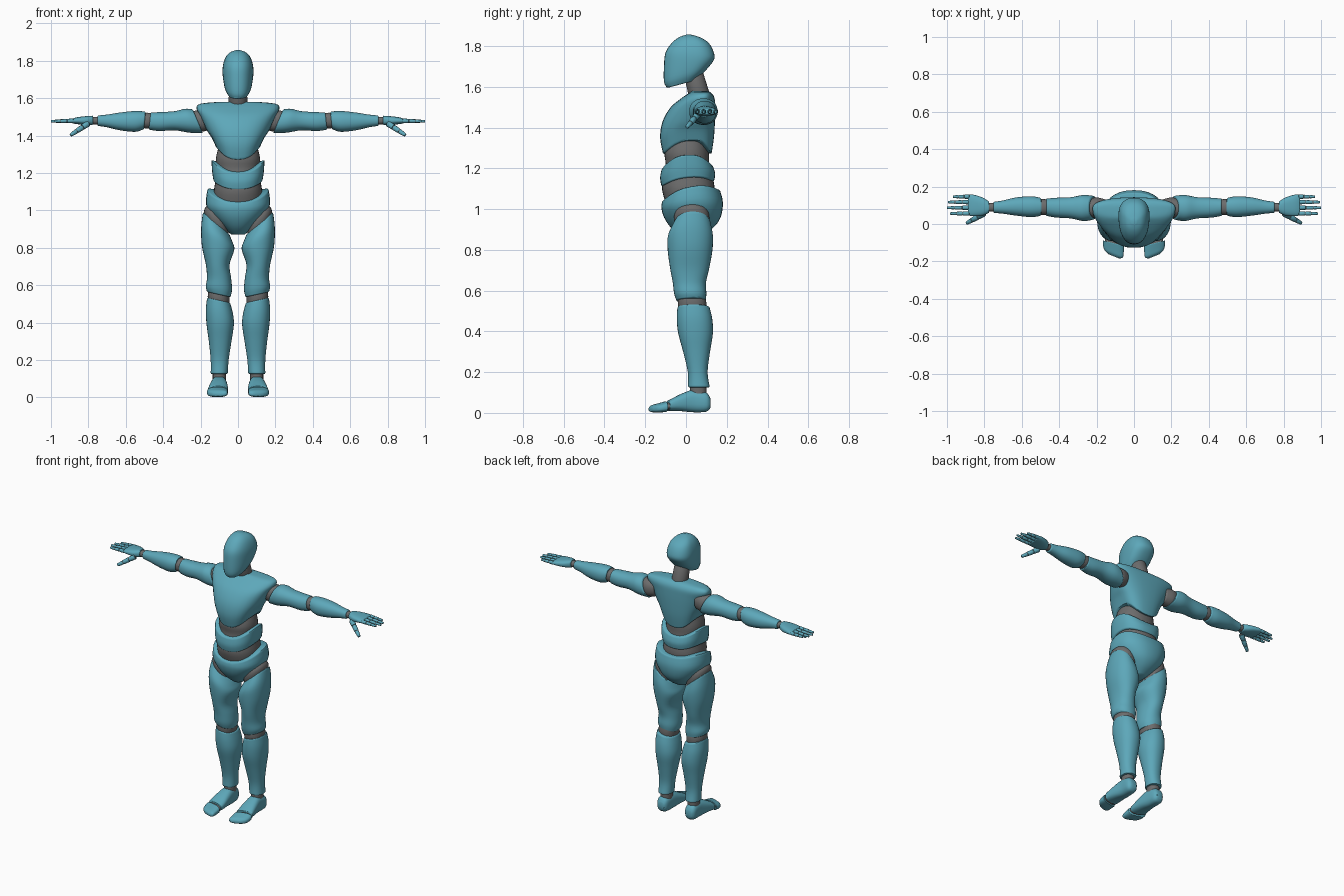
import bpy
import bmesh
import math
from mathutils import Vector

old = bpy.data.objects.get("Cube")
if old:
    bpy.data.objects.remove(old, do_unlink=True)


def make_material(name, color):
    mat = bpy.data.materials.new(name)
    mat.use_nodes = True
    mat.diffuse_color = color
    mat.node_tree.nodes["Principled BSDF"].inputs["Base Color"].default_value = color
    return mat


TEAL = make_material("teal_shell", (0.11, 0.39, 0.49, 1))
GREY = make_material("grey_joint", (0.15, 0.15, 0.15, 1))


def finish(name, bm, mat, rim):
    """Soften the hard rims and turn the bmesh into a smooth shaded object."""
    bmesh.ops.recalc_face_normals(bm, faces=bm.faces)
    hard = [e for e in bm.edges if e.is_manifold and e.calc_face_angle(0) > 0.95]
    if hard and rim:
        bmesh.ops.bevel(bm, geom=hard, offset=rim, segments=2, profile=0.5,
                        affect='EDGES', clamp_overlap=True)
    mesh = bpy.data.meshes.new(name)
    bm.to_mesh(mesh)
    bm.free()
    mesh.materials.append(mat)
    mesh.shade_smooth()
    mesh.set_sharp_from_angle(angle=math.radians(42))
    obj = bpy.data.objects.new(name, mesh)
    bpy.context.collection.objects.link(obj)
    return obj


def spline(a, b, c, d, t):
    return 0.5 * (2 * b + (c - a) * t + (2 * a - 5 * b + 4 * c - d) * t * t
                  + (3 * b - a - 3 * c + d) * t ** 3)


def loft(name, sections, mat=TEAL, axis='z', side=1, power=2.2, widest=0.5,
         rim=0.006, sides=32, steps=4):
    """Skin rounded rings (w, u0, u1, v0, v1, tilt_u, tilt_v, saddle) along an axis."""
    rows = [tuple(s) + (0,) * (8 - len(s)) for s in sections]
    smooth = []
    for i in range(len(rows) - 1):
        quad = [rows[max(0, min(len(rows) - 1, i + k))] for k in (-1, 0, 1, 2)]
        for j in range(steps):
            smooth.append([spline(*p, j / steps) for p in zip(*quad)])
    smooth.append(rows[-1])

    def place(u, v, w):
        x, y, z = {'z': (u, v, w), 'x': (w, u, v), 'y': (u, w, v)}[axis]
        return (x * side, y, z)

    bm = bmesh.new()
    rings = []
    for w, u0, u1, v0, v1, tu, tv, saddle in smooth:
        uc, vc, vm = (u0 + u1) / 2, (v0 + v1) / 2, v0 + (v1 - v0) * widest
        ring = []
        for k in range(sides):
            a = math.tau * k / sides
            c, s = math.cos(a), math.sin(a)
            u = uc + (u1 - u0) / 2 * math.copysign(abs(c) ** (2 / power), c)
            reach = (v1 - vm) if s > 0 else (vm - v0)
            v = vm + reach * math.copysign(abs(s) ** (2 / power), s)
            lift = tu * (u - uc) + tv * (v - vc) + saddle * math.cos(2 * a)
            ring.append(bm.verts.new(place(u, v, w + lift)))
        rings.append(ring)
    for r0, r1 in zip(rings, rings[1:]):
        for k in range(sides):
            n = (k + 1) % sides
            bm.faces.new((r0[k], r0[n], r1[n], r1[k]))
    for ring in (rings[0], rings[-1]):
        hub = bm.verts.new(sum((v.co for v in ring), Vector()) / sides)
        for k in range(sides):
            bm.faces.new((hub, ring[k], ring[(k + 1) % sides]))
    return finish(name, bm, mat, rim)


def rod(name, a, b, r0, r1, mat=TEAL, sides=12, rim=0.003):
    """Tapered round bar between two points."""
    a, b = Vector(a), Vector(b)
    matrix = (b - a).to_track_quat('Z', 'Y').to_matrix().to_4x4()
    matrix.translation = (a + b) / 2
    bm = bmesh.new()
    bmesh.ops.create_cone(bm, cap_ends=True, segments=sides, radius1=r0,
                          radius2=r1, depth=(b - a).length, matrix=matrix)
    return finish(name, bm, mat, rim)


def finger(name, a, b, radius, parts, side):
    """Grey core with separate shell segments over it."""
    a, b = Vector(a), Vector(b)
    a.x, b.x = a.x * side, b.x * side
    rod(name + "_core", a, a.lerp(b, 0.9), radius * 0.75, radius * 0.6, GREY)
    for i in range(parts):
        p, q = a.lerp(b, (i + 0.06) / parts), a.lerp(b, (i + 1) / parts)
        thick = radius * (1 - 0.12 * i)
        end = 0.7 if i == parts - 1 else 0.9
        rod(f"{name}_segment_{i + 1}", p, q, thick, thick * end)


# Head and neck
loft("head", [(1.613, -.052, .052, -.093, .045, 0, .27),
              (1.655, -.072, .072, -.108, .1, 0, .28),
              (1.72, -.082, .082, -.108, .137, 0, .1),
              (1.77, -.081, .081, -.1, .136),
              (1.815, -.068, .068, -.07, .112),
              (1.843, -.045, .045, -.035, .07),
              (1.856, -.014, .014, 0, .025)], widest=0.62, power=2.3)
rod("neck", (0, .07, 1.54), (0, .035, 1.67), .052, .047, GREY, 32)

# Torso shells over a grey core
loft("chest", [(1.305, -.118, .118, -.112, .125, 0, 0, .035),
               (1.37, -.142, .142, -.127, .137, 0, 0, .02),
               (1.43, -.168, .168, -.115, .142),
               (1.5, -.2, .2, -.075, .143),
               (1.545, -.222, .222, -.022, .14),
               (1.57, -.2, .2, .015, .125),
               (1.58, -.1, .1, .03, .105)], widest=0.65, power=2.5)
loft("torso_core", [(1.03, -.125, .125, -.1, .13), (1.1, -.129, .129, -.118, .14),
                    (1.16, -.12, .12, -.11, .13), (1.22, -.115, .115, -.1, .115),
                    (1.28, -.118, .118, -.105, .112), (1.35, -.1, .1, -.08, .1)], GREY)
loft("abdomen", [(1.14, -.13, .13, -.12, .138, 0, .1, .016),
                 (1.185, -.138, .138, -.127, .143, 0, .08, .02),
                 (1.238, -.142, .142, -.118, .13, 0, .06, .03)], power=2.4)
loft("pelvis", [(.872, -.038, .038, -.03, .08), (.91, -.08, .08, -.075, .135),
                (.96, -.13, .13, -.108, .17), (1.025, -.17, .17, -.121, .181, 0, .08, .005),
                (1.09, -.164, .164, -.116, .166, 0, .19, .022)], power=2.3)

for side, label in ((1, "left_"), (-1, "right_")):
    # Leg
    loft(label + "hip_joint", [(.985, .04, .155, -.05, .11, .8),
                               (.95, .05, .18, -.06, .115, .85),
                               (.9, .05, .18, -.05, .11, .7)], GREY, side=side)
    loft(label + "thigh", [(.93, .045, .187, -.055, .12, .85),
                           (.87, .03, .197, -.088, .132, .45),
                           (.8, .02, .193, -.09, .13, .12),
                           (.71, .045, .172, -.078, .114),
                           (.64, .037, .166, -.065, .098),
                           (.585, .032, .172, -.058, .1, .1),
                           (.55, .04, .165, -.046, .096, .22)], side=side)
    loft(label + "knee_joint", [(.6, .05, .15, -.03, .085), (.54, .044, .162, -.04, .1),
                                (.48, .05, .15, -.03, .095)], GREY, side=side)
    loft(label + "shin", [(.52, .042, .165, -.042, .115, .22),
                          (.46, .028, .172, -.045, .129, .1),
                          (.39, .022, .168, -.038, .132),
                          (.3, .035, .156, -.014, .118),
                          (.2, .05, .146, .009, .106),
                          (.125, .055, .146, .01, .117)], side=side)
    loft(label + "ankle_joint", [(.15, .065, .135, .02, .1), (.08, .065, .135, .02, .1)],
         GREY, side=side)

    # Foot and toes
    loft(label + "foot", [(.12, .08, .125, .025, .07), (.1, .066, .14, .006, .1),
                          (.04, .06, .142, .003, .114), (-.02, .055, .152, .008, .095),
                          (-.07, .053, .16, .01, .07), (-.088, .056, .162, .01, .06, .2)],
         axis='y', side=side, power=2.6)
    loft(label + "toe_joint", [(-.07, .062, .155, .014, .052), (-.115, .062, .155, .014, .048)],
         GREY, axis='y', side=side)
    loft(label + "toes", [(-.102, .054, .165, .004, .056, .25),
                          (-.135, .055, .165, .002, .046, .35),
                          (-.16, .06, .157, .003, .038, .4),
                          (-.173, .08, .135, .008, .026, .4)],
         axis='y', side=side, power=2.8)

    # Arm
    loft(label + "shoulder_joint", [(.15, .04, .13, 1.43, 1.53), (.2, .032, .142, 1.42, 1.535),
                                    (.25, .04, .13, 1.43, 1.53)], GREY, 'x', side)
    loft(label + "upper_arm", [(.215, .024, .15, 1.413, 1.54, 0, .42),
                               (.27, .016, .155, 1.415, 1.543, 0, .2),
                               (.34, .03, .143, 1.428, 1.53),
                               (.42, .035, .14, 1.424, 1.525),
                               (.472, .045, .135, 1.432, 1.524, 0, -.1)], axis='x', side=side)
    loft(label + "elbow_joint", [(.44, .055, .128, 1.445, 1.515), (.487, .048, .133, 1.438, 1.522),
                                 (.54, .055, .128, 1.445, 1.515)], GREY, 'x', side)
    loft(label + "forearm", [(.498, .044, .14, 1.434, 1.528, 0, -.1),
                             (.55, .037, .148, 1.42, 1.531),
                             (.63, .045, .142, 1.428, 1.523),
                             (.7, .055, .126, 1.444, 1.512),
                             (.752, .06, .118, 1.452, 1.507)], axis='x', side=side)
    loft(label + "wrist_joint", [(.74, .067, .112, 1.46, 1.5), (.79, .067, .112, 1.46, 1.5)],
         GREY, 'x', side)

    # Hand with four fingers and a thumb
    loft(label + "palm", [(.775, .06, .12, 1.457, 1.506), (.81, .045, .142, 1.456, 1.504),
                          (.86, .042, .157, 1.461, 1.498), (.887, .046, .157, 1.465, 1.49)],
         axis='x', side=side, power=2.5, rim=.004)
    for word, y, tip in (("index", .056, .985), ("middle", .087, 1), ("ring", .117, .995),
                         ("little", .146, .968)):
        finger(f"{label}{word}_finger", (.878, y, 1.479), (tip, y, 1.476), .012, 3, side)
    finger(label + "thumb", (.8, .058, 1.465), (.895, .004, 1.402), .017, 3, side)
